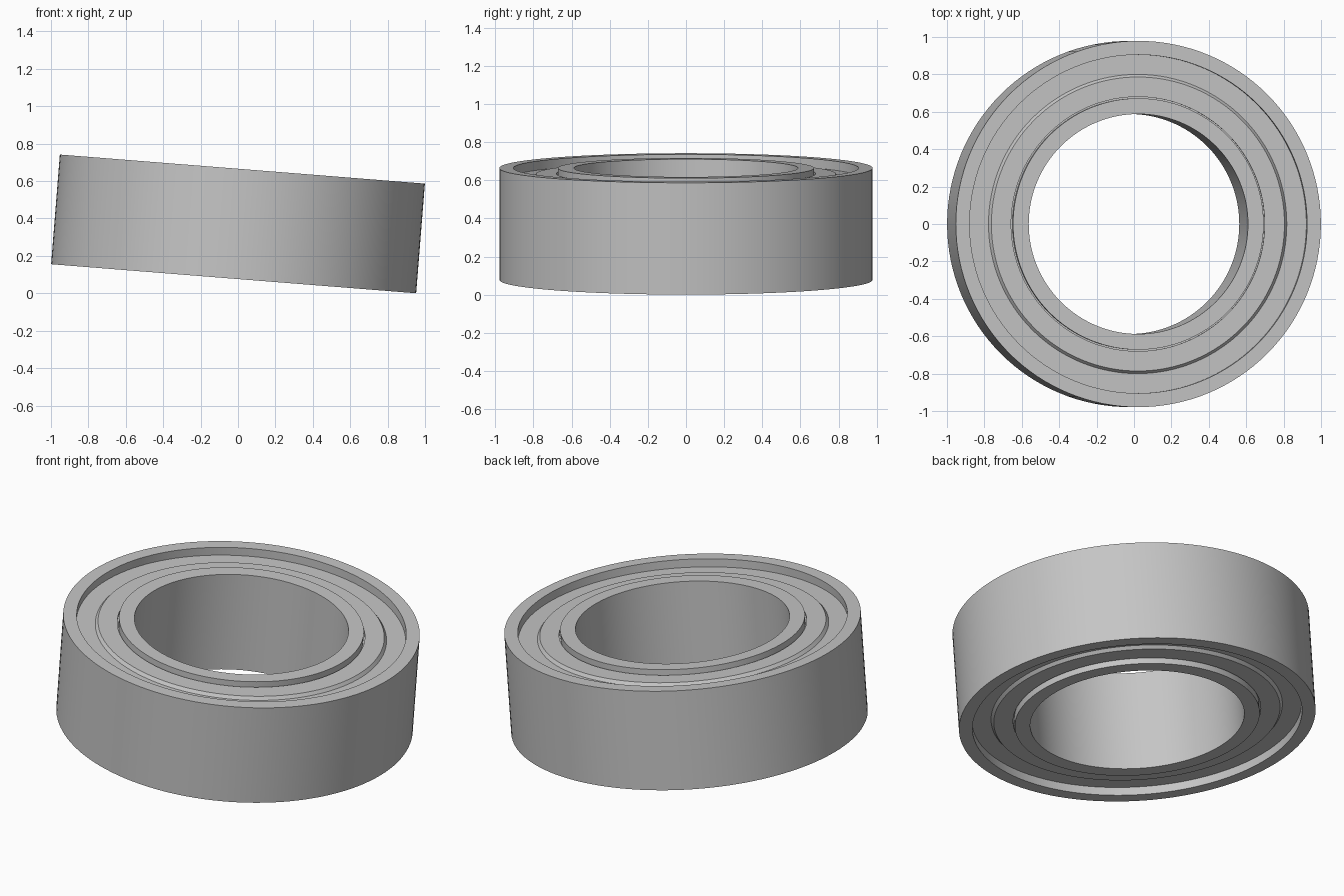
import bpy
import bmesh
import math
from mathutils import Matrix, Vector

if "Cube" in bpy.data.objects:
    bpy.data.objects.remove(bpy.data.objects["Cube"], do_unlink=True)

SEGMENTS = 128
TILT = math.radians(4.55)
HALF = 0.294          # half of the ring width
OUTER, LIP = 0.979, 0.905
INNER, BORE = 0.672, 0.588
FLOOR = HALF - 0.048  # recessed rim of the shield
RAISED = HALF - 0.03  # pressed-up centre of the shield

PLACE = Matrix.Translation((0, 0, 0.371)) @ Matrix.Rotation(TILT, 4, "Y")

steel = bpy.data.materials.new("steel_grey")
steel.use_nodes = True
colour = (0.56, 0.56, 0.56, 1)
steel.diffuse_color = colour
steel.node_tree.nodes["Principled BSDF"].inputs["Base Color"].default_value = colour


def revolve(name, profile):
    """Turn a closed (radius, height) outline into a solid ring."""
    bm = bmesh.new()
    rings = []
    for i in range(SEGMENTS):
        turn = Matrix.Rotation(math.tau * i / SEGMENTS, 3, "Z")
        rings.append([bm.verts.new(turn @ Vector((r, 0, z))) for r, z in profile])
    n = len(profile)
    for i, ring in enumerate(rings):
        after = rings[(i + 1) % SEGMENTS]
        for j in range(n):
            k = (j + 1) % n
            bm.faces.new((ring[j], after[j], after[k], ring[k]))
    bmesh.ops.recalc_face_normals(bm, faces=bm.faces)
    mesh = bpy.data.meshes.new(name)
    bm.to_mesh(mesh)
    bm.free()
    mesh.materials.append(steel)
    obj = bpy.data.objects.new(name, mesh)
    bpy.context.collection.objects.link(obj)
    obj.matrix_world = PLACE
    bpy.ops.object.select_all(action="DESELECT")
    obj.select_set(True)
    bpy.context.view_layer.objects.active = obj
    bpy.ops.object.shade_smooth_by_angle(angle=math.radians(25))
    return obj


def mirrored(half):
    """Complete a top-half outline with its bottom half."""
    return half + [(r, -z) for r, z in reversed(half)]


# Outer race with thin lips
revolve("outer_race", mirrored([
    (OUTER, HALF), (LIP, HALF), (LIP, FLOOR - 0.04), (0.86, FLOOR - 0.04)]))

# Inner race with a seal land below the shield
revolve("inner_race", mirrored([
    (BORE, HALF), (INNER, HALF), (INNER, FLOOR), (0.7, FLOOR)]))

# Stepped shields on both sides
shield = [(LIP, FLOOR), (0.8, FLOOR), (0.786, RAISED), (0.68, RAISED),
          (0.68, FLOOR + 0.005), (0.77, FLOOR + 0.005),
          (0.78, FLOOR - 0.03), (LIP, FLOOR - 0.03)]
for name, side in (("top_shield", 1), ("bottom_shield", -1)):
    revolve(name, [(r, side * z) for r, z in shield])
